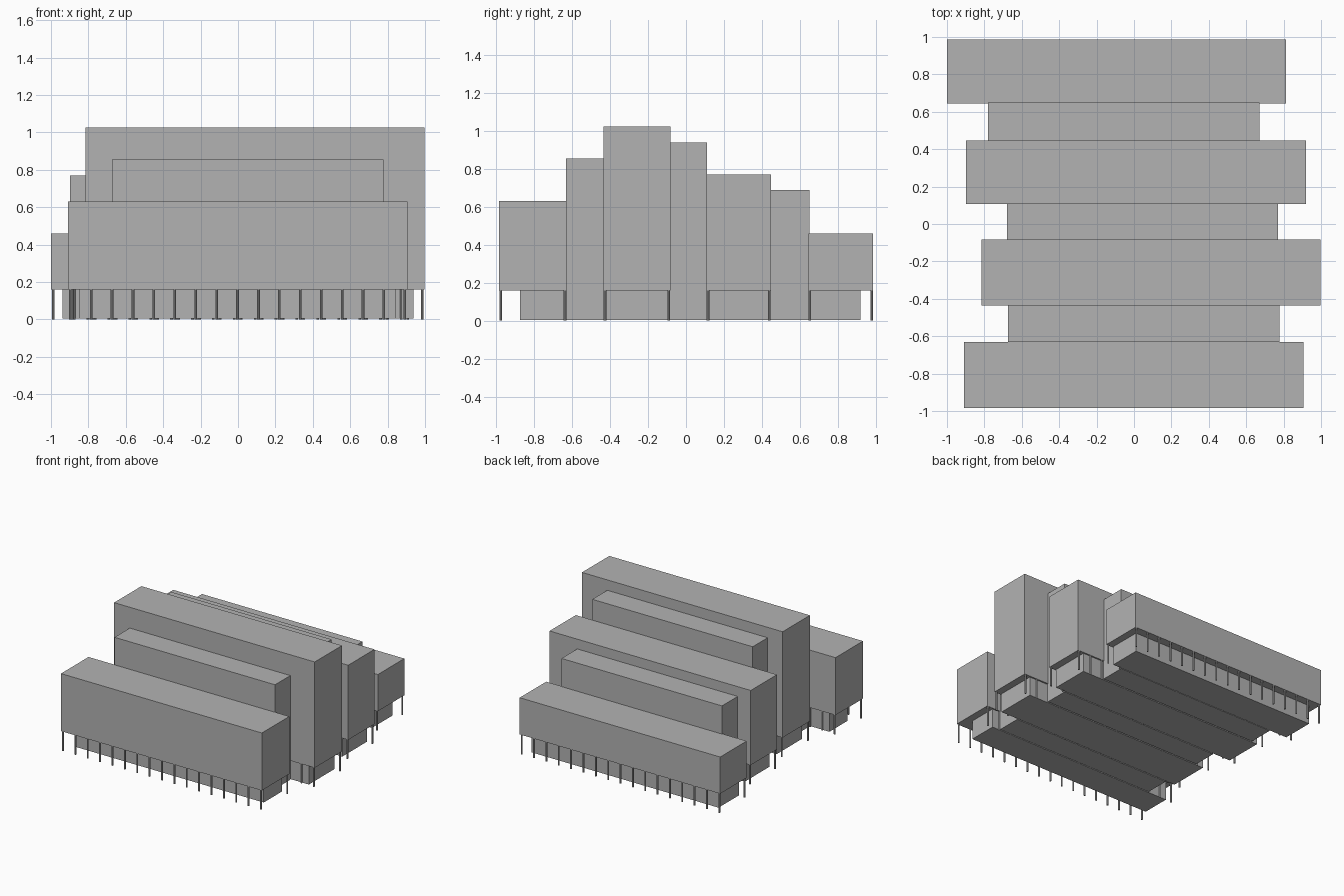
import bpy, bmesh
from mathutils import Matrix, Vector

if "Cube" in bpy.data.objects:
    bpy.data.objects.remove(bpy.data.objects["Cube"])

grey = bpy.data.materials.new("concrete_grey")
grey.diffuse_color = (0.45, 0.45, 0.45, 1)
grey.use_nodes = True
grey.node_tree.nodes["Principled BSDF"].inputs["Base Color"].default_value = grey.diffuse_color


def finish(name, bm):
    mesh = bpy.data.meshes.new(name)
    bm.to_mesh(mesh)
    bm.free()
    mesh.materials.append(grey)
    obj = bpy.data.objects.new(name, mesh)
    bpy.context.collection.objects.link(obj)


def box(name, x0, x1, y0, y1, z0, z1):
    bm = bmesh.new()
    centre = Vector(((x0 + x1) / 2, (y0 + y1) / 2, (z0 + z1) / 2))
    size = (x1 - x0, y1 - y0, z1 - z0)
    bmesh.ops.create_cube(bm, size=1,
                          matrix=Matrix.Translation(centre) @ Matrix.Diagonal((*size, 1)))
    finish(name, bm)


FLOOR = 0.16    # underside of the raised blocks
BASE = 0.004    # underside of the ground floor
COLUMNS = 17

# Raised blocks: x range, y range, top, ground floor y range
blocks = {
    "front_block": (-0.91, 0.905, -0.985, -0.63, 0.63, -0.875, -0.64),
    "tall_block": (-0.815, 0.998, -0.435, -0.083, 1.025, -0.425, -0.095),
    "middle_block": (-0.898, 0.92, 0.108, 0.447, 0.77, 0.118, 0.435),
    "back_block": (-1.0, 0.812, 0.645, 0.987, 0.46, 0.655, 0.92),
}
for name, (x0, x1, y0, y1, top, g0, g1) in blocks.items():
    box(name, x0, x1, y0, y1, FLOOR, top)
    # recessed ground floor
    box(name + "_ground_floor", x0 + 0.062, x1 - 0.06, g0, g1, BASE, FLOOR)
    # slim columns along both long edges
    bm = bmesh.new()
    for y in (y0 + 0.008, y1 - 0.008):
        for i in range(COLUMNS):
            x = x0 + 0.013 + (x1 - x0 - 0.026) * i / (COLUMNS - 1)
            bmesh.ops.create_cone(bm, cap_ends=True, segments=8,
                                  radius1=0.007, radius2=0.007, depth=FLOOR,
                                  matrix=Matrix.Translation((x, y, FLOOR / 2)))
    finish(name + "_columns", bm)

# Narrower connecting blocks that reach the ground
box("front_link", -0.673, 0.777, -0.632, -0.433, BASE, 0.855)
box("middle_link", -0.68, 0.77, -0.085, 0.11, BASE, 0.94)
box("back_link", -0.78, 0.67, 0.445, 0.65, BASE, 0.69)
